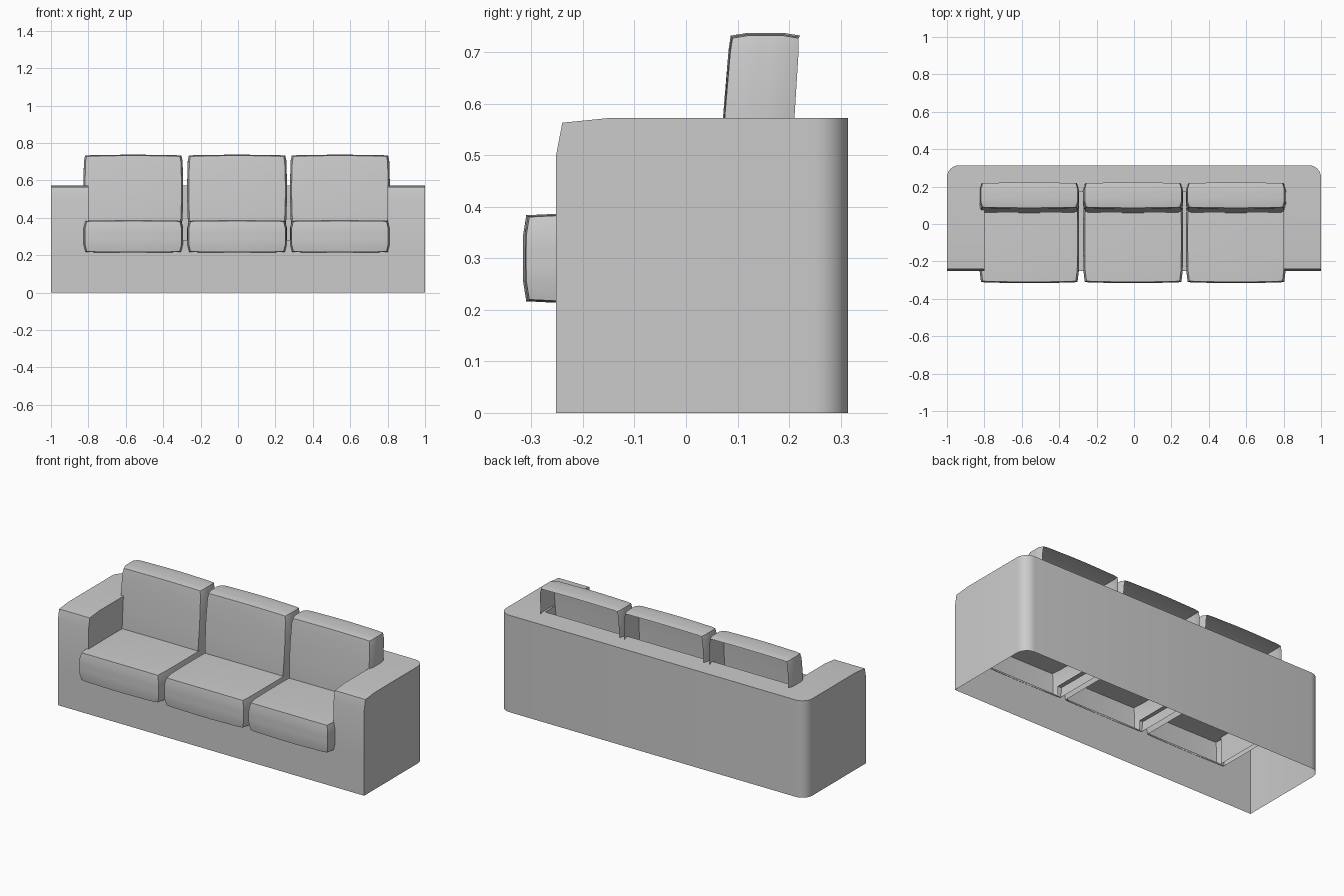
import bpy, bmesh, math

if "Cube" in bpy.data.objects:
    bpy.data.objects.remove(bpy.data.objects["Cube"])

TOP, FRONT, BACK, ARM, INNER = 0.572, -0.252, 0.314, 0.80, 0.17
LOW, DECK = 0.225, 0.28


def finish(name, bm, angle):
    bmesh.ops.remove_doubles(bm, verts=bm.verts, dist=1e-4)
    bmesh.ops.recalc_face_normals(bm, faces=bm.faces)
    me = bpy.data.meshes.new(name)
    bm.to_mesh(me)
    bm.free()
    ob = bpy.data.objects.new(name, me)
    bpy.context.collection.objects.link(ob)
    bpy.ops.object.select_all(action='DESELECT')
    ob.select_set(True)
    bpy.context.view_layer.objects.active = ob
    bpy.ops.object.shade_smooth_by_angle(angle=math.radians(angle))
    return ob


def face(bm, pts):
    bm.faces.new([bm.verts.new(p) for p in pts])


def build_frame():
    bm = bmesh.new()
    nose = [(FRONT, 0.50), (-0.24, 0.563), (-0.15, TOP)]
    # outer wall with rounded back corners
    r = 0.065
    arc = [(1 - r + r * math.cos(a), BACK - r + r * math.sin(a))
           for a in [i * math.pi / 12 for i in range(7)]]
    half = [(1, -0.15)] + arc
    plan = half + [(-x, y) for x, y in reversed(half)]
    for (x0, y0), (x1, y1) in zip(plan, plan[1:]):
        face(bm, [(x0, y0, 0), (x1, y1, 0), (x1, y1, TOP), (x0, y0, TOP)])
    # U-shaped top
    rim = plan + [(-ARM, -0.15), (-ARM, INNER), (ARM, INNER), (ARM, -0.15)]
    face(bm, [(x, y, TOP) for x, y in rim])
    # arms: outer front end, rounded nose, inner wall
    for s in (1, -1):
        face(bm, [(s, -0.15, 0), (s, FRONT, 0), (s, FRONT, LOW)]
             + [(s, y, z) for y, z in nose])
        strip = [(FRONT, LOW)] + nose
        for (y0, z0), (y1, z1) in zip(strip, strip[1:]):
            face(bm, [(s * ARM, y0, z0), (s, y0, z0), (s, y1, z1), (s * ARM, y1, z1)])
        face(bm, [(s * ARM, y, z) for y, z in strip + [(INNER, TOP), (INNER, LOW)]])
    # front panel and inner back wall
    face(bm, [(-1, FRONT, 0), (1, FRONT, 0), (1, FRONT, LOW),
              (ARM, FRONT, LOW), (-ARM, FRONT, LOW), (-1, FRONT, LOW)])
    face(bm, [(-ARM, INNER, LOW), (ARM, INNER, LOW), (ARM, INNER, TOP), (-ARM, INNER, TOP)])
    # narrow deck strips below the gaps between cushions
    for c in (-0.283, 0.27):
        a, b = c - 0.035, c + 0.035
        face(bm, [(a, FRONT, LOW), (b, FRONT, LOW), (b, FRONT, DECK), (a, FRONT, DECK)])
        face(bm, [(a, FRONT, DECK), (b, FRONT, DECK), (b, INNER, DECK), (a, INNER, DECK)])
    finish("sofa_frame", bm, 35)


def cushion(name, center, half, knee, inset, lean, is_open):
    """Bulged box shell; knee places the inner loops, inset pulls the edges in."""
    bm = bmesh.new()
    bmesh.ops.create_cube(bm, size=2)
    bmesh.ops.subdivide_edges(bm, edges=bm.edges[:], cuts=4, use_grid_fill=True)
    for v in bm.verts:
        for i in range(3):
            c = v.co[i]
            if 0.5 < abs(c) < 0.7:
                v.co[i] = math.copysign(knee[i], c)
    gone = [f for f in bm.faces if is_open(f)]
    bmesh.ops.delete(bm, geom=gone, context='FACES')
    for v in bm.verts:
        u = v.co.copy()
        p = [0, 0, 0]
        for i in range(3):
            j, k = [n for n in range(3) if n != i]
            p[i] = center[i] + u[i] * (half[i] - inset[i] * (abs(u[j]) ** 6 + abs(u[k]) ** 6) / 2)
        p[1] += lean * u[2] * half[2]
        v.co = p
    finish(name, bm, 40)


def seat_open(f):
    c = f.calc_center_median()
    return c.y > 0.99 or (c.z < -0.99 and c.y > -0.75)


def back_open(f):
    c = f.calc_center_median()
    return c.y > 0.99 or c.z < -0.99


build_frame()
for side, cx in (("left", -0.56), ("middle", -0.005), ("right", 0.545)):
    cushion("seat_cushion_" + side, (cx, -0.0725, 0.30), (0.267, 0.2435, 0.087),
            (0.9, 0.75, 0.55), (0.018, 0.012, 0.007), 0, seat_open)
    cushion("back_cushion_" + side, (cx, 0.141, 0.548), (0.267, 0.071, 0.189),
            (0.9, 0.55, 0.85), (0.018, 0.007, 0.010), 0.07, back_open)
